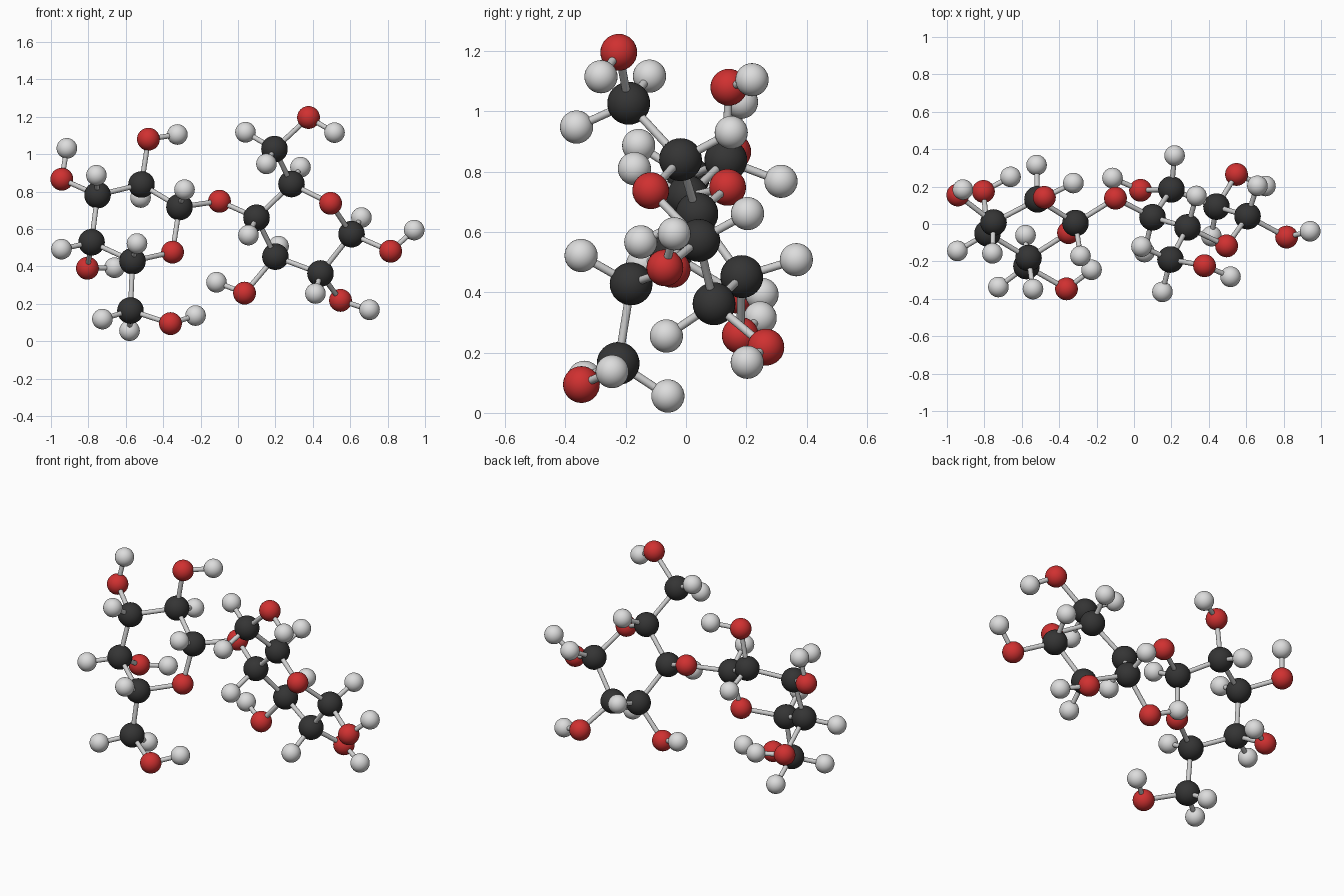
import bpy
from mathutils import Vector


def material(name, rgb):
    m = bpy.data.materials.new(name)
    m.diffuse_color = (*rgb, 1)
    return m


# atom kinds: radius, material
KINDS = {
    "carbon": (0.071, material("charcoal", (0.035, 0.035, 0.035))),
    "oxygen": (0.061, material("red", (0.63, 0.03, 0.03))),
    "hydrogen": (0.055, material("light_grey", (0.72, 0.72, 0.72))),
}
BOND_MAT = material("bond_grey", (0.62, 0.62, 0.62))
BOND_RADIUS = 0.0135

# atom centres
CENTRES = {
    "carbon": [
        (-.751, .008, .781), (-.783, -.05, .529), (-.564, -.182, .428),
        (-.575, -.225, .164), (-.313, .005, .717), (-.516, .132, .838),
        (.099, .036, .66), (.286, -.018, .84), (.195, .19 * -1, 1.027),
        (.607, .042, .572), (.441, .093, .362), (.2, .185, .452)],
    "oxygen": [
        (-.942, .155, .866), (-.805, .174, .39), (-.361, -.347, .094),
        (-.35, -.046, .476), (-.479, .142, 1.08), (-.099, .138, .748),
        (.377, -.223, 1.196), (.495, -.117, .737), (.816, -.07, .481),
        (.548, .265, .218), (.035, .18, .257)],
    "hydrogen": [
        (-.915, .184, 1.031), (-.757, -.157, .887), (-.944, -.144, .492),
        (-.66, .252, .393), (-.54, -.348, .522), (-.725, -.337, .118),
        (-.58, -.06, .056), (-.227, -.245, .137), (-.286, -.171, .81),
        (-.521, .315, .768), (-.324, .219, 1.105), (.056, -.15, .567),
        (.334, .15, .93), (.04, -.121, 1.117), (.152, -.363, .948),
        (.516, -.282, 1.115), (.66, .204, .661), (.942, -.039, .594),
        (.414, -.065, .255), (.703, .203, .168), (.217, .366, .508),
        (-.115, .246, .315)],
}


def finish(name, mat):
    ob = bpy.context.object
    ob.name = name
    ob.data.materials.append(mat)
    bpy.ops.object.shade_smooth_by_angle()
    return ob


# atoms
atoms = []
for kind, points in CENTRES.items():
    radius, mat = KINDS[kind]
    for p in points:
        bpy.ops.mesh.primitive_uv_sphere_add(
            segments=32, ring_count=16, radius=radius, location=p)
        finish(kind + "_atom", mat)
        atoms.append((kind, Vector(p)))

# bonds between neighbouring atoms
for i, (ka, a) in enumerate(atoms):
    for kb, b in atoms[i + 1:]:
        hydrogens = (ka, kb).count("hydrogen")
        limit = (0.32, 0.225, 0)[hydrogens]
        d = b - a
        if d.length < limit:
            bpy.ops.mesh.primitive_cylinder_add(
                vertices=16, radius=BOND_RADIUS, depth=d.length,
                location=(a + b) / 2,
                rotation=d.to_track_quat('Z', 'Y').to_euler())
            finish("bond", BOND_MAT)
